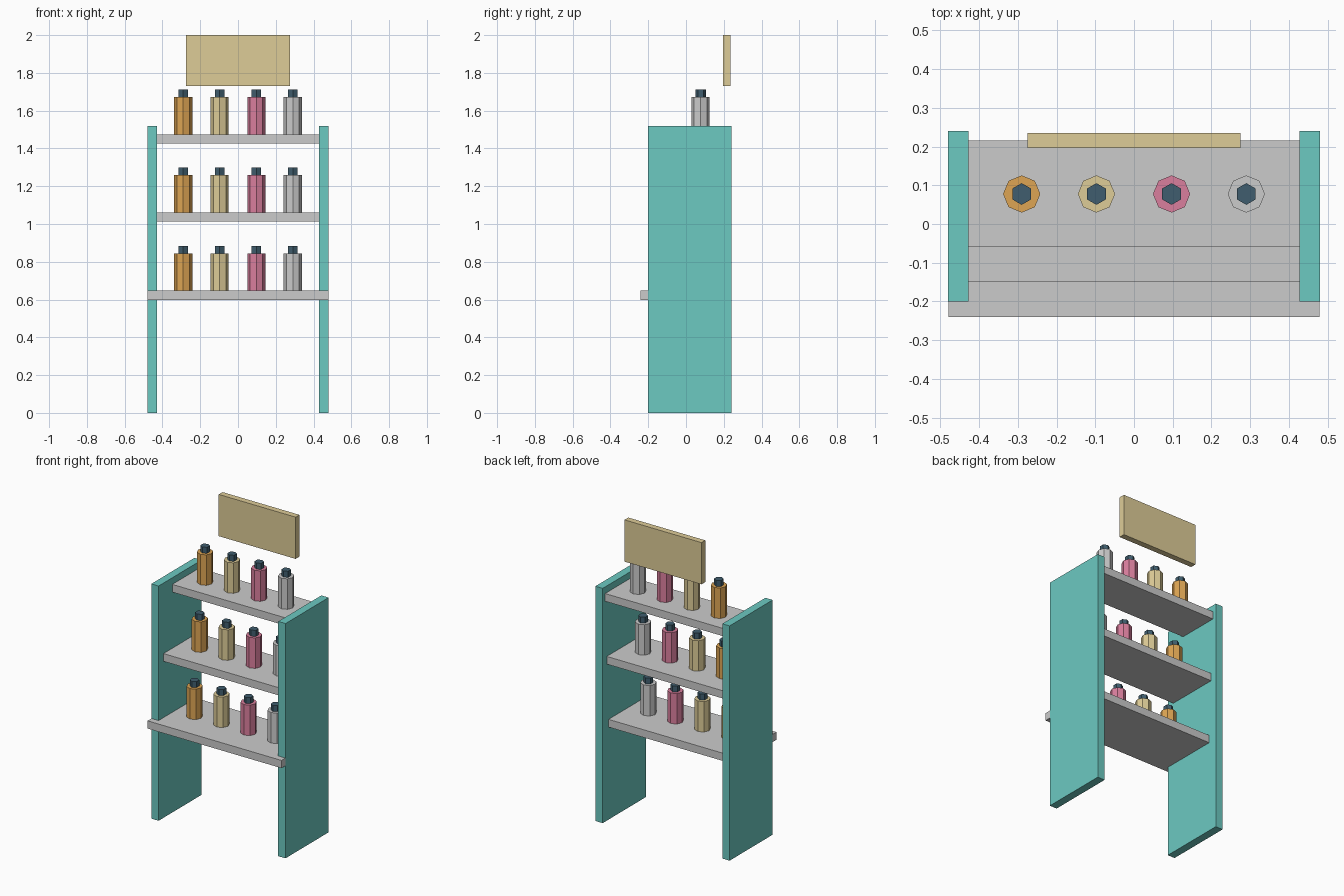
import bpy, bmesh
from mathutils import Matrix

if "Cube" in bpy.data.objects:
    bpy.data.objects.remove(bpy.data.objects["Cube"])


def material(name, rgb):
    mat = bpy.data.materials.new(name)
    linear = [(c / 255) ** 2.2 for c in rgb]
    mat.diffuse_color = (*linear, 1)
    mat.use_nodes = True
    mat.node_tree.nodes["Principled BSDF"].inputs["Base Color"].default_value = mat.diffuse_color
    return mat


TEAL = material("teal", (108, 200, 192))
ORANGE = material("orange", (220, 163, 84))
CREAM = material("cream", (221, 203, 150))
PINK = material("pink", (217, 126, 156))
SLATE = material("slate", (66, 94, 110))


def finish(name, bm, mat):
    mesh = bpy.data.meshes.new(name)
    bm.to_mesh(mesh)
    bm.free()
    if mat:
        mesh.materials.append(mat)
    obj = bpy.data.objects.new(name, mesh)
    bpy.context.collection.objects.link(obj)
    return obj


def box(name, lo, hi, mat=None):
    size = [b - a for a, b in zip(lo, hi)]
    mid = [(a + b) / 2 for a, b in zip(lo, hi)]
    bm = bmesh.new()
    bmesh.ops.create_cube(bm, size=1, matrix=Matrix.Translation(mid) @ Matrix.Diagonal((*size, 1)))
    return finish(name, bm, mat)


def prism(name, sides, radius, x, y, z0, z1, mat=None):
    bm = bmesh.new()
    bmesh.ops.create_cone(bm, cap_ends=True, segments=sides, radius1=radius, radius2=radius,
                          depth=z1 - z0, matrix=Matrix.Translation((x, y, (z0 + z1) / 2)))
    return finish(name, bm, mat)


# Upright side panels
for side, x in (("left", -0.48), ("right", 0.428)):
    box(f"{side}_side_panel", (x, -0.20, 0), (x + 0.052, 0.24, 1.518), TEAL)

# Stepped shelves: front edge, back edge, top height, half width
shelves = [("bottom", -0.24, 0.18, 0.648, 0.479),
           ("middle", -0.15, 0.198, 1.062, 0.45),
           ("top", -0.06, 0.215, 1.475, 0.45)]
bottles = [("orange", -0.29, ORANGE), ("cream", -0.097, CREAM),
           ("pink", 0.097, PINK), ("pale", 0.29, None)]

for level, front, back, z, half in shelves:
    box(f"{level}_shelf", (-half, front, z - 0.05), (half, back, z))
    # Row of octagonal bottles with hexagonal caps
    y = (front + back) / 2
    for colour, x, mat in bottles:
        prism(f"{level}_{colour}_bottle", 8, 0.048, x, y, z, z + 0.197, mat)
        prism(f"{level}_{colour}_bottle_cap", 6, 0.028, x, y, z + 0.197, z + 0.236, SLATE)

# Header sign above the top shelf
box("header_sign", (-0.275, 0.196, 1.73), (0.275, 0.235, 2.0), CREAM)
